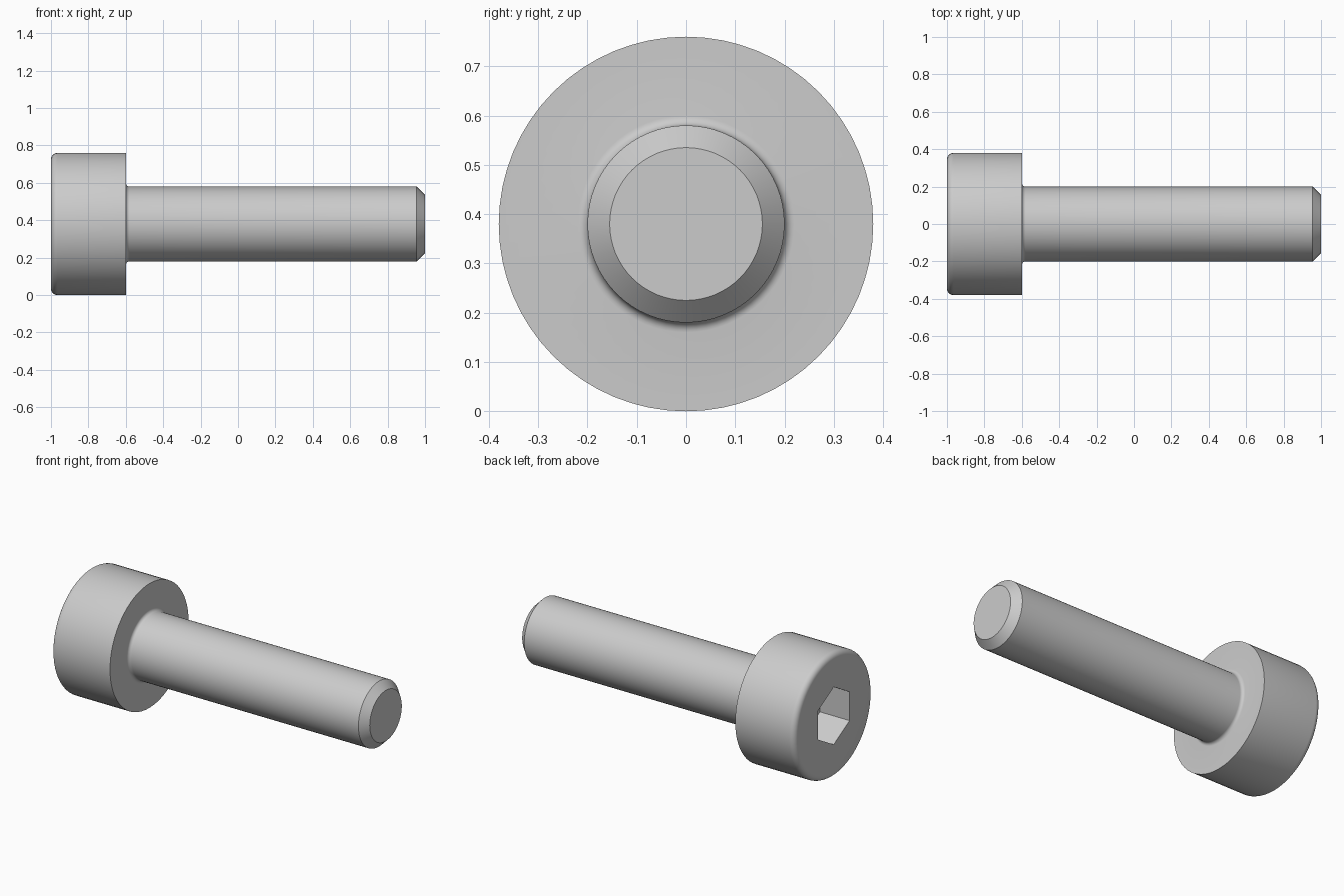
import bpy, bmesh
from math import pi, sin, cos, radians
from mathutils import Matrix, Vector

if "Cube" in bpy.data.objects:
    bpy.data.objects.remove(bpy.data.objects["Cube"])

AXIS_Z = 0.38      # height of the screw axis
SEGMENTS = 64


def arc(cx, cr, radius, start, end, steps=6):
    """Arc points (x, r) in the lathe profile plane, angles in degrees."""
    angles = [radians(start + (end - start) * i / steps) for i in range(steps + 1)]
    return [(cx + radius * cos(a), cr + radius * sin(a)) for a in angles]


def make_object(name, bm):
    bmesh.ops.recalc_face_normals(bm, faces=bm.faces)
    mesh = bpy.data.meshes.new(name)
    bm.to_mesh(mesh)
    bm.free()
    obj = bpy.data.objects.new(name, mesh)
    obj.location.z = AXIS_Z
    bpy.context.collection.objects.link(obj)
    return obj


def lathe(name, profile):
    """Revolve an (x, r) profile around the x axis."""
    bm = bmesh.new()
    verts = [bm.verts.new((x, 0, r)) for x, r in profile]
    edges = [bm.edges.new(pair) for pair in zip(verts, verts[1:])]
    bmesh.ops.spin(bm, geom=verts + edges, cent=(0, 0, 0), axis=(1, 0, 0),
                   angle=2 * pi, steps=SEGMENTS, use_duplicate=False)
    bmesh.ops.remove_doubles(bm, verts=bm.verts, dist=1e-5)
    bmesh.ops.holes_fill(bm, edges=[e for e in bm.edges if e.is_boundary], sides=0)
    return make_object(name, bm)


# Head with rounded rim, filleted neck, shank and chamfered tip
profile = (arc(-0.965, 0.345, 0.035, 180, 90)
           + [(-0.6, 0.38)]
           + arc(-0.58, 0.22, 0.02, 180, 270)
           + [(0.955, 0.2), (1.0, 0.155)])
screw = lathe("cap_screw", profile)

# Hexagonal socket cutter, corners pointing up and down
bm = bmesh.new()
radius, depth = 0.176, 0.2
bmesh.ops.create_cone(bm, cap_ends=True, segments=6, radius1=radius,
                      radius2=radius, depth=2 * depth)
top = max(bm.verts, key=lambda v: v.co.y).co
spin = Matrix.Rotation(-Vector(top.xy).angle_signed(Vector((1, 0))), 3, 'Z')
bmesh.ops.rotate(bm, verts=bm.verts, matrix=spin)
if not any(abs(v.co.y) < 1e-4 for v in bm.verts):
    bmesh.ops.rotate(bm, verts=bm.verts, matrix=Matrix.Rotation(pi / 6, 3, 'Z'))
bmesh.ops.rotate(bm, verts=bm.verts, matrix=Matrix.Rotation(pi / 2, 3, 'Y'))
bmesh.ops.translate(bm, verts=bm.verts, vec=(-1, 0, 0))
cutter = make_object("socket_cutter", bm)
cutter.hide_render = True

# Cut the socket and smooth the round surfaces
cut = screw.modifiers.new("socket", 'BOOLEAN')
cut.operation = 'DIFFERENCE'
cut.solver = 'EXACT'
cut.object = cutter
bpy.context.view_layer.objects.active = screw
bpy.ops.object.select_all(action='DESELECT')
screw.select_set(True)
bpy.ops.object.modifier_apply(modifier=cut.name)
bpy.data.objects.remove(cutter)
bpy.ops.object.shade_smooth_by_angle(angle=radians(30))
